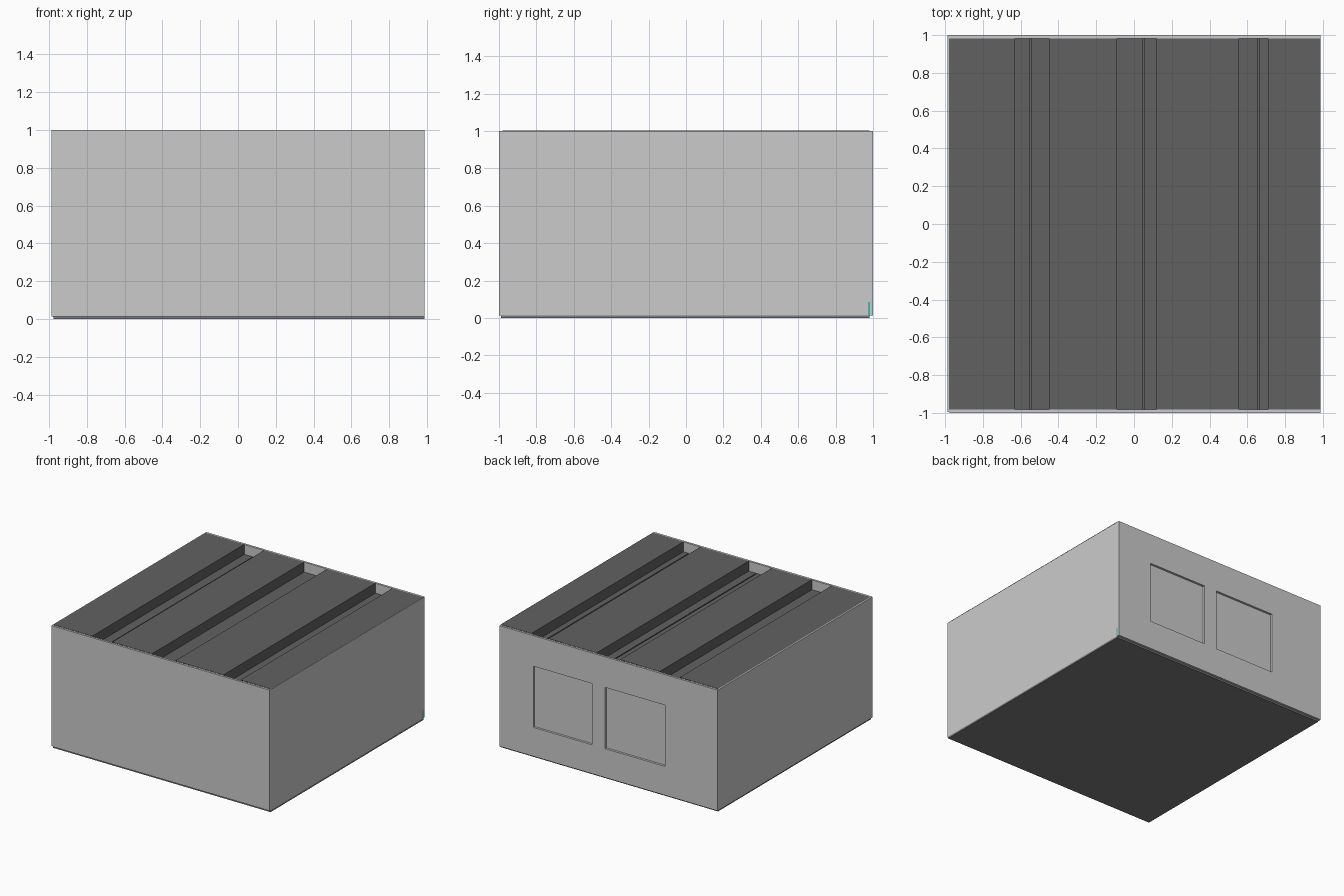
import bpy, bmesh

if "Cube" in bpy.data.objects:
    bpy.data.objects.remove(bpy.data.objects["Cube"])

W = 0.987   # half width (x)
D = 1.0     # half depth (y)
T = 0.018   # wall thickness
BASE = 0.014


def material(name, color):
    m = bpy.data.materials.new(name)
    m.diffuse_color = (*color, 1)
    m.use_nodes = True
    m.node_tree.nodes["Principled BSDF"].inputs["Base Color"].default_value = m.diffuse_color
    return m


dark = material("dark_ceiling", (0.12, 0.12, 0.12))
floor_grey = material("floor_grey", (0.2, 0.2, 0.21))
teal = material("teal_trim", (0.05, 0.5, 0.42))


def finish(name, bm, mat=None):
    bmesh.ops.recalc_face_normals(bm, faces=bm.faces)
    me = bpy.data.meshes.new(name)
    bm.to_mesh(me)
    bm.free()
    ob = bpy.data.objects.new(name, me)
    bpy.context.collection.objects.link(ob)
    if mat:
        me.materials.append(mat)
    return ob


def box(name, x0, x1, y0, y1, z0, z1, mat=None):
    bm = bmesh.new()
    bmesh.ops.create_cube(bm, size=1)
    for v in bm.verts:
        v.co = ((x0 + x1) / 2 + v.co.x * (x1 - x0),
                (y0 + y1) / 2 + v.co.y * (y1 - y0),
                (z0 + z1) / 2 + v.co.z * (z1 - z0))
    return finish(name, bm, mat)


# floor slab
box("floor", -W + 0.01, W, -D + 0.01, D - T, 0, BASE, floor_grey)

# plain walls
box("front_wall", -W + 0.01, W, -D, -D + T, BASE, 1)
box("left_wall", -W, -W + 0.012, -D + 0.005, D - T, BASE, 1)
box("right_wall", W - 0.012, W, -D + T, D - T, BASE, 1)

# back wall: pieces around two window openings
windows = [(-0.51, 0.03), (0.15, 0.68)]
bm = bmesh.new()
xs = [-W, *windows[0], *windows[1], W]
zs = [BASE, 0.25, 0.75, 1]
grid = [[bm.verts.new((x, D, z)) for z in zs] for x in xs]
for i in range(5):
    for j in range(3):
        if not (j == 1 and i in (1, 3)):
            bm.faces.new((grid[i][j], grid[i + 1][j], grid[i + 1][j + 1], grid[i][j + 1]))
ext = bmesh.ops.extrude_face_region(bm, geom=bm.faces[:], use_keep_orig=True)
for v in ext["geom"]:
    if isinstance(v, bmesh.types.BMVert):
        v.co.y -= T
bmesh.ops.dissolve_limit(bm, angle_limit=0.01, verts=bm.verts, edges=bm.edges)
finish("back_wall", bm)

# window panes at the inner face of the back wall
for i, (a, b) in enumerate(windows):
    box(f"window_pane_{i + 1}", a - 0.01, b + 0.01, D - T - 0.008, D - T - 0.002, 0.24, 0.76)

# ceiling sheet: raised panels, sunken troughs, narrow slot in each trough
troughs = [(-0.63, -0.55, -0.45), (-0.09, 0.05, 0.12), (0.555, 0.66, 0.71)]
top, low, slot = 1.002, 0.92, 0.89
profile = [(-W + 0.008, top)]
for a, s, b in troughs:
    profile += [(a, top), (a, low), (s - 0.004, low), (s - 0.004, slot),
                (s + 0.004, slot), (s + 0.004, low), (b, low), (b, top)]
profile.append((W, top))
bm = bmesh.new()
rows = [[bm.verts.new((x, y, z)) for x, z in profile] for y in (-D + T, D - T)]
for k in range(len(profile) - 1):
    bm.faces.new((rows[0][k], rows[0][k + 1], rows[1][k + 1], rows[1][k]))
ceiling = finish("ceiling", bm, dark)
if ceiling.data.polygons[0].normal.z < 0:
    ceiling.data.flip_normals()

# small trim strip in the back right corner
box("corner_trim", W - 0.01, W + 0.001, D - T - 0.01, D - T + 0.001, BASE - 0.004, 0.085, teal)
